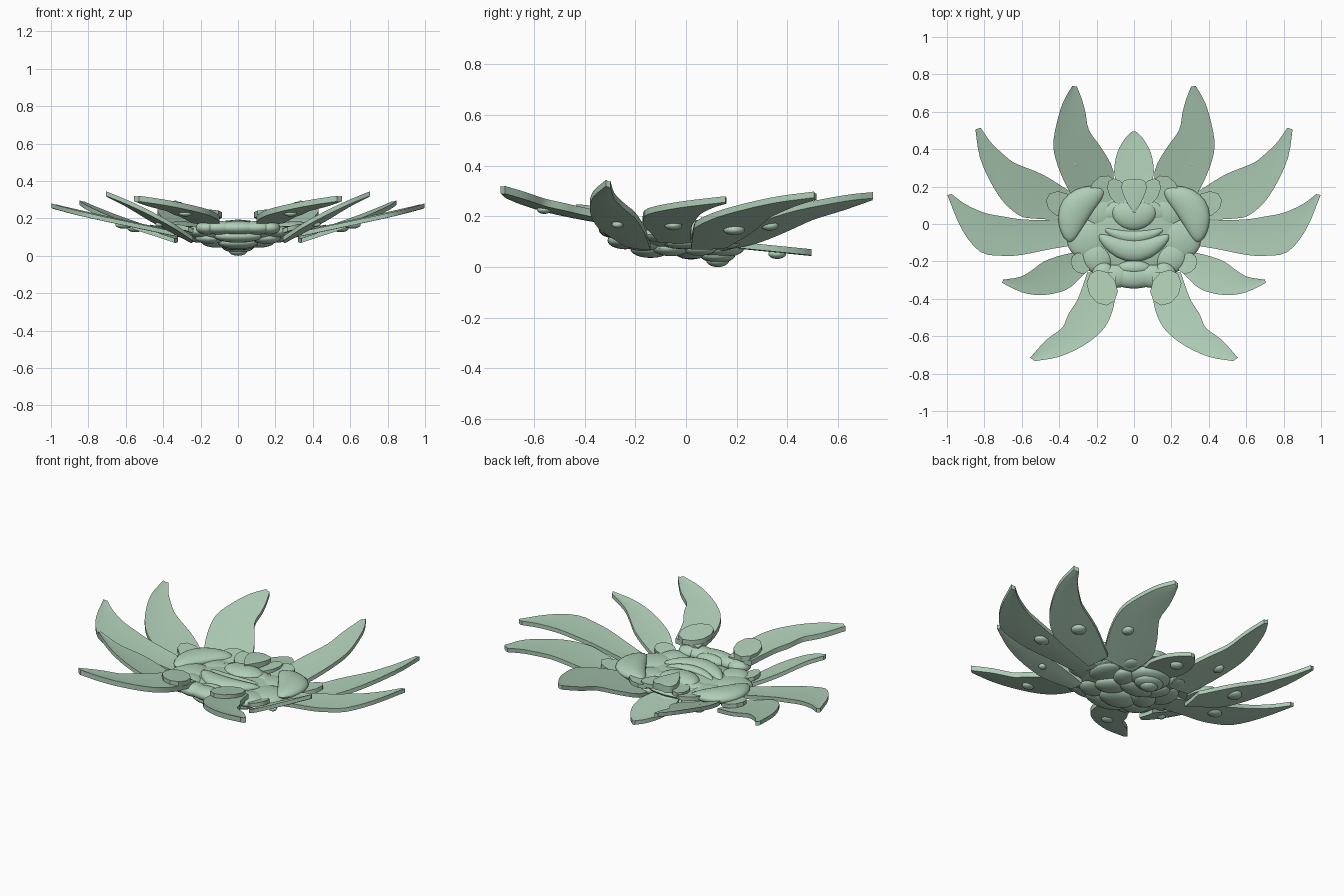
import bpy, bmesh, math
from mathutils import Matrix, Vector

if "Cube" in bpy.data.objects:
    bpy.data.objects.remove(bpy.data.objects["Cube"])

green = bpy.data.materials.new("pale green")
green.diffuse_color = (0.43, 0.62, 0.475, 1)
green.use_nodes = True
green.node_tree.nodes["Principled BSDF"].inputs["Base Color"].default_value = green.diffuse_color


def finish(name, bm, mirror):
    bmesh.ops.recalc_face_normals(bm, faces=bm.faces)
    mesh = bpy.data.meshes.new(name)
    bm.to_mesh(mesh)
    bm.free()
    mesh.materials.append(green)
    ob = bpy.data.objects.new(name, mesh)
    bpy.context.collection.objects.link(ob)
    if mirror:
        ob.modifiers.new("mirror", 'MIRROR').use_mirror_merge = False
    bpy.ops.object.select_all(action='DESELECT')
    ob.select_set(True)
    bpy.context.view_layer.objects.active = ob
    bpy.ops.object.shade_smooth_by_angle(angle=math.radians(40))
    return ob


def thicken(bm, thickness):
    """Give a flat sheet a lower side and a rim, straight down."""
    geom = bmesh.ops.extrude_face_region(bm, geom=bm.faces[:], use_keep_orig=True)["geom"]
    for v in geom:
        if isinstance(v, bmesh.types.BMVert):
            v.co.z -= thickness


def smooth_line(points, steps=3):
    """Round a line through its points."""
    p = [Vector(q) for q in points]
    p = [2 * p[0] - p[1]] + p + [2 * p[-1] - p[-2]]
    out = []
    for i in range(1, len(p) - 2):
        a, b, c, d = p[i - 1:i + 3]
        for k in range(steps):
            t = k / steps
            out.append(0.5 * (2 * b + (c - a) * t + (2 * a - 5 * b + 4 * c - d) * t ** 2
                              + (3 * b - a - 3 * c + d) * t ** 3))
    return out + [p[-2]]


def petal(name, edge_a, edge_b, plane, thickness=0.024, mirror=True, cup=0.003, bow=0.0):
    """Strip between two edges (root to tip), lying on z = z0 + gx(x-x0) + gy(y-y0)."""
    x0, y0, z0, gx, gy = plane
    bm = bmesh.new()
    rows = []
    a_line, b_line = smooth_line(edge_a), smooth_line(edge_b)
    for j, (a, b) in enumerate(zip(a_line, b_line)):
        s = j / (len(a_line) - 1)
        row = []
        for i in range(5):
            t = i / 4
            x, y = a.lerp(b, t)
            z = z0 + gx * (x - x0) + gy * (y - y0)
            z -= cup * 4 * t * (1 - t) + bow * 4 * s * (1 - s)
            row.append(bm.verts.new((x, y, z)))
        rows.append(row)
    for r, s in zip(rows, rows[1:]):
        for i in range(4):
            bm.faces.new((r[i], r[i + 1], s[i + 1], s[i]))
    thicken(bm, thickness)
    finish(name, bm, mirror)


def tab(name, centre, radii, turn, gx, gy, thickness=0.024):
    """Rounded leaflet plate with ten sides."""
    bm = bmesh.new()
    c, s = math.cos(math.radians(turn)), math.sin(math.radians(turn))
    ring = []
    for i in range(10):
        a = math.tau * (i + 0.5) / 10
        u, v = radii[0] * math.cos(a), radii[1] * math.sin(a)
        x, y = u * c - v * s, u * s + v * c
        ring.append(bm.verts.new((centre[0] + x, centre[1] + y, centre[2] + gx * x + gy * y)))
    bm.faces.new(ring)
    thicken(bm, thickness)
    finish(name, bm, True)


def bulbs(name, items, mirror=False):
    """Ellipsoids: centre, radii, turn in degrees, bend of the long axis."""
    bm = bmesh.new()
    for centre, radii, turn, bend in items:
        new = bmesh.ops.create_uvsphere(bm, u_segments=24, v_segments=12, radius=1)["verts"]
        rot = Matrix.Rotation(math.radians(turn), 3, 'Z')
        for v in new:
            p = Vector((v.co.x * radii[0], v.co.y * radii[1], v.co.z * radii[2]))
            p.y += bend * p.x ** 2
            v.co = rot @ p + Vector(centre)
    finish(name, bm, mirror)


# Long outer petals
petal("back_petal",
      [(.13, .14), (.11, .28), (.17, .40), (.24, .50), (.26, .60), (.28, .67), (.305, .735)],
      [(.30, .10), (.37, .22), (.42, .35), (.43, .45), (.40, .59), (.37, .67), (.33, .738)],
      (.2, .2, .122, .28, .255))
petal("back_side_petal",
      [(.32, .16), (.48, .26), (.60, .31), (.66, .34), (.75, .42), (.79, .47), (.82, .515)],
      [(.34, .02), (.55, .03), (.62, .05), (.70, .12), (.77, .23), (.825, .36), (.848, .505)],
      (.4, .1, .12, .325, .08))
petal("side_petal",
      [(.27, .02), (.45, .02), (.60, .025), (.70, .04), (.80, .06), (.90, .105), (.975, .16)],
      [(.30, -.11), (.45, -.135), (.60, -.165), (.70, -.17), (.82, -.15), (.92, -.03), (.998, .155)],
      (.33, -.05, .13, .215, .03))
petal("front_side_petal",
      [(.25, -.14), (.38, -.165), (.48, -.20), (.55, -.25), (.61, -.283), (.70, -.298)],
      [(.24, -.24), (.33, -.33), (.40, -.365), (.50, -.38), (.60, -.365), (.705, -.315)],
      (.3, -.22, .13, .49, -.17))
petal("front_petal",
      [(.25, -.26), (.30, -.40), (.35, -.48), (.38, -.55), (.43, -.59), (.48, -.63), (.555, -.715)],
      [(.10, -.26), (.10, -.38), (.12, -.48), (.17, -.57), (.27, -.65), (.40, -.71), (.53, -.733)],
      (.17, -.3, .205, .1, -.185), thickness=.03, bow=.004)
petal("back_middle_petal",
      [(-.06, .12), (-.10, .24), (-.105, .30), (-.09, .38), (-.05, .455), (-.01, .495)],
      [(.06, .12), (.10, .24), (.105, .30), (.09, .38), (.05, .455), (.01, .495)],
      (0, .2, .1, 0, -.1), mirror=False)

# Short leaflets over the petal roots
tab("back_leaflet", (.165, .18, .155), (.085, .07), 125, .1, .12)
tab("inner_back_leaflet", (.085, .17, .162), (.08, .05), 60, .1, .05)
tab("back_side_leaflet", (.39, .105, .145), (.085, .065), 30, .25, .05)
tab("front_side_leaflet", (.285, -.21, .155), (.06, .05), 55, .3, -.1)
tab("front_leaflet", (.17, -.34, .234), (.10, .078), 62, .05, -.15, .03)

# Small buds under the petals
bulbs("petal_bud", [
    ((.32, .33, .164), (.03, .035, .02), 0, 0),
    ((.55, .19, .147), (.042, .042, .021), 0, 0),
    ((.61, -.05, .165), (.045, .035, .02), 0, 0),
    ((.42, -.27, .168), (.022, .022, .015), 0, 0),
    ((.28, -.56, .226), (.035, .028, .016), 0, 0)], True)
bulbs("back_middle_bud", [((0, .36, .052), (.035, .035, .02), 0, 0)])

# Hub with rounded lobes around it
bulbs("hub", [((0, -.04, .115), (.29, .25, .046), 0, 0)])
bulbs("side_lobe", [((.31, .08, .148), (.17, .083, .036), -57, -1.9)], True)
bulbs("hub_lobe", [
    ((.25, -.08, .128), (.11, .11, .032), 20, 0),
    ((.20, -.18, .13), (.09, .08, .032), 45, 0),
    ((.18, .06, .125), (.09, .09, .03), 60, 0)], True)

# Rolled centre: pad, lower and upper roll, pointed bud
bulbs("centre_pad", [((0, .045, .15), (.12, .08, .036), 0, 1.2),
                     ((0, .08, .135), (.19, .07, .032), 0, -1)])
bulbs("lower_roll", [((0, -.14, .152), (.19, .062, .034), 0, 2)])
bulbs("upper_roll", [((0, -.07, .147), (.16, .036, .03), 0, 1.6)])
petal("pointed_bud",
      [(0, .06), (-.035, .11), (-.065, .18), (-.06, .225), (-.03, .24)],
      [(.005, .06), (.035, .11), (.065, .18), (.06, .225), (.03, .24)],
      (0, .1, .190, 0, -.03), thickness=.04, mirror=False, cup=-.004)

# Lumpy front rim
bulbs("front_rim", [((0, -.285, .15), (.13, .06, .036), 0, 0),
                    ((0, -.235, .15), (.09, .04, .034), 0, 0)])
bulbs("front_rim_lobe", [((.10, -.28, .15), (.09, .062, .036), 0, 0),
                         ((.165, -.27, .15), (.06, .065, .036), 30, 0)], True)

# Stacked lobes underneath
bulbs("under_stack", [
    ((0, .13, .075), (.12, .10, .04), 0, 0),
    ((0, .125, .048), (.085, .07, .032), 0, 0),
    ((0, .125, .026), (.05, .045, .026), 0, 0),
    ((0, .02, .065), (.11, .07, .035), 0, 0),
    ((0, -.14, .072), (.11, .08, .036), 0, 0),
    ((0, -.24, .105), (.13, .07, .035), 0, 0)])
bulbs("under_lobe", [
    ((.11, .05, .075), (.08, .06, .03), 50, 0),
    ((.11, -.06, .075), (.09, .07, .032), -30, 0),
    ((.20, .0, .098), (.08, .10, .028), 0, 0),
    ((.15, -.17, .095), (.08, .07, .032), 30, 0),
    ((.14, .14, .095), (.08, .06, .026), 60, 0)], True)
